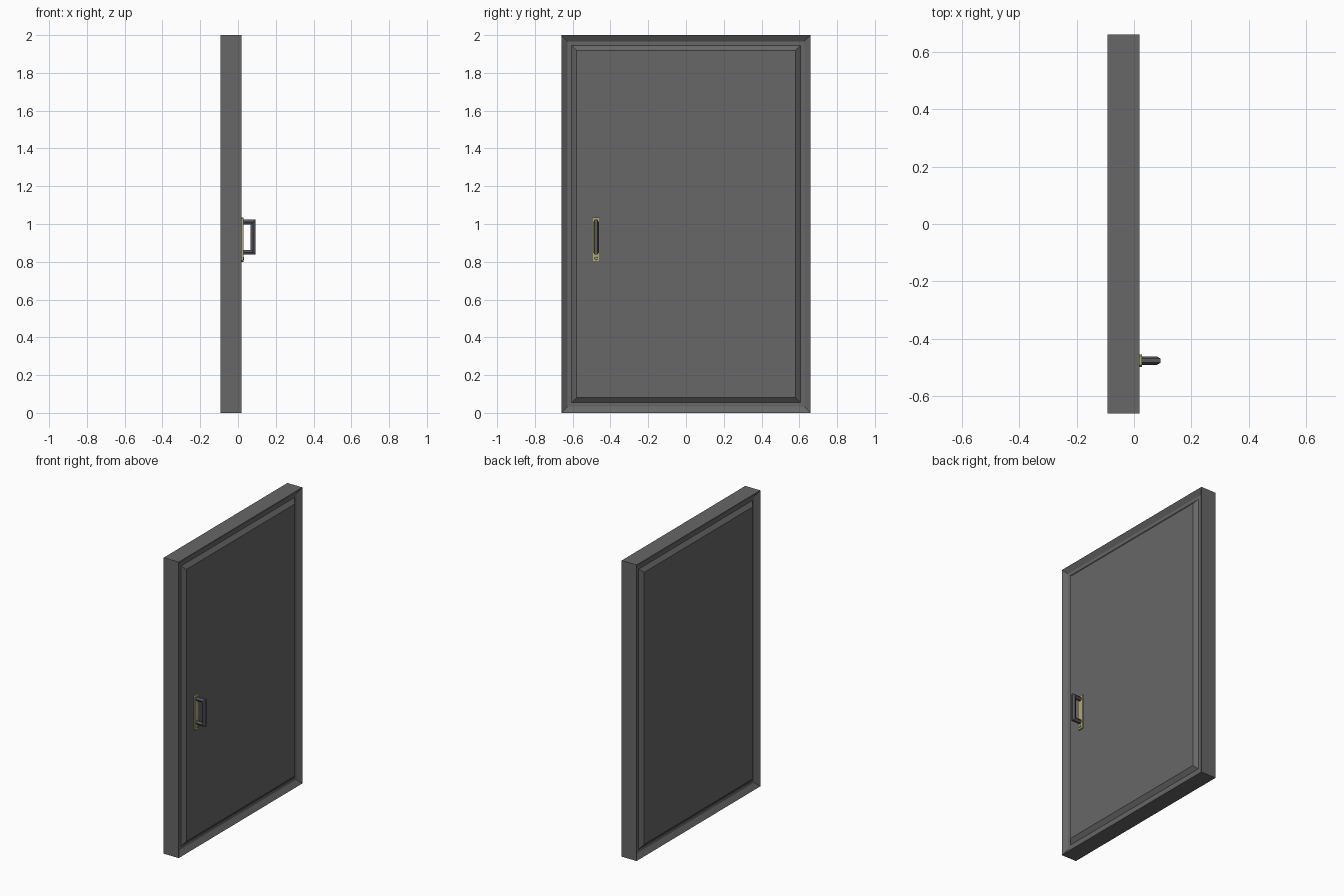
import bpy, bmesh, math

if "Cube" in bpy.data.objects:
    bpy.data.objects.remove(bpy.data.objects["Cube"], do_unlink=True)


def material(name, colour):
    m = bpy.data.materials.new(name)
    m.use_nodes = True
    m.diffuse_color = (*colour, 1)
    m.node_tree.nodes["Principled BSDF"].inputs["Base Color"].default_value = (*colour, 1)
    return m


grey = material("dark grey", (0.135, 0.135, 0.135))
brass = material("pale brass", (0.42, 0.41, 0.2))
steel = material("handle grey", (0.1, 0.1, 0.11))


def finish(name, bm, mat):
    bmesh.ops.recalc_face_normals(bm, faces=bm.faces)
    mesh = bpy.data.meshes.new(name)
    bm.to_mesh(mesh)
    bm.free()
    mesh.materials.append(mat)
    obj = bpy.data.objects.new(name, mesh)
    bpy.context.collection.objects.link(obj)
    return obj


def block(low, high):
    bm = bmesh.new()
    bmesh.ops.create_cube(bm, size=1)
    for v in bm.verts:
        v.co = [h if c > 0 else l for c, l, h in zip(v.co, low, high)]
    bm.normal_update()
    return bm


# Door slab: grooved border and raised panel on both broad faces
FACE = 0.019
bm = block((-0.093, -0.66, 0), (FACE, 0.66, 2))
for face in [f for f in bm.faces if abs(f.normal.x) > 0.9]:
    for width, depth in ((0.033, -0.022), (0.021, 0), (0.027, 0.022)):
        bmesh.ops.inset_region(bm, faces=[face], thickness=width, depth=depth,
                               use_even_offset=True)
finish("door_panel", bm, grey)

# Backing plate with bevelled corners
HY = -0.476
bm = block((FACE - 0.002, HY - 0.022, 0.80), (0.028, HY + 0.022, 1.035))
corners = [e for e in bm.edges if abs(e.verts[0].co.x - e.verts[1].co.x) > 0.005]
bmesh.ops.bevel(bm, geom=corners, offset=0.006, segments=1, affect="EDGES")
finish("handle_plate", bm, brass)

# Pull handle: hexagonal bar swept along a mitred bracket
# Each station: x, z, and the outward mitre direction in x and z
stations = ((0.024, 0.85, 0, -1), (0.08, 0.85, 1, -1),
            (0.08, 1.01, 1, 1), (0.024, 1.01, 0, 1))
bm = bmesh.new()
rings = []
for x, z, dx, dz in stations:
    ring = []
    for i in range(6):
        a = math.pi / 6 + i * math.pi / 3
        out, side = 0.0145 * math.cos(a), 0.0145 * math.sin(a)
        ring.append(bm.verts.new((x + dx * out, HY + side, z + dz * out)))
    rings.append(ring)
for a, b in zip(rings, rings[1:]):
    for i in range(6):
        j = (i + 1) % 6
        bm.faces.new((a[i], a[j], b[j], b[i]))
bm.faces.new(rings[0])
bm.faces.new(rings[-1])
finish("pull_handle", bm, steel)

# Small keyhole collar below the handle
bm = bmesh.new()
bmesh.ops.create_cone(bm, cap_ends=True, segments=8, radius1=0.009, radius2=0.007, depth=0.006)
collar = finish("keyhole_collar", bm, brass)
collar.rotation_euler = (0, math.pi / 2, 0)
collar.location = (0.03, HY, 0.818)
